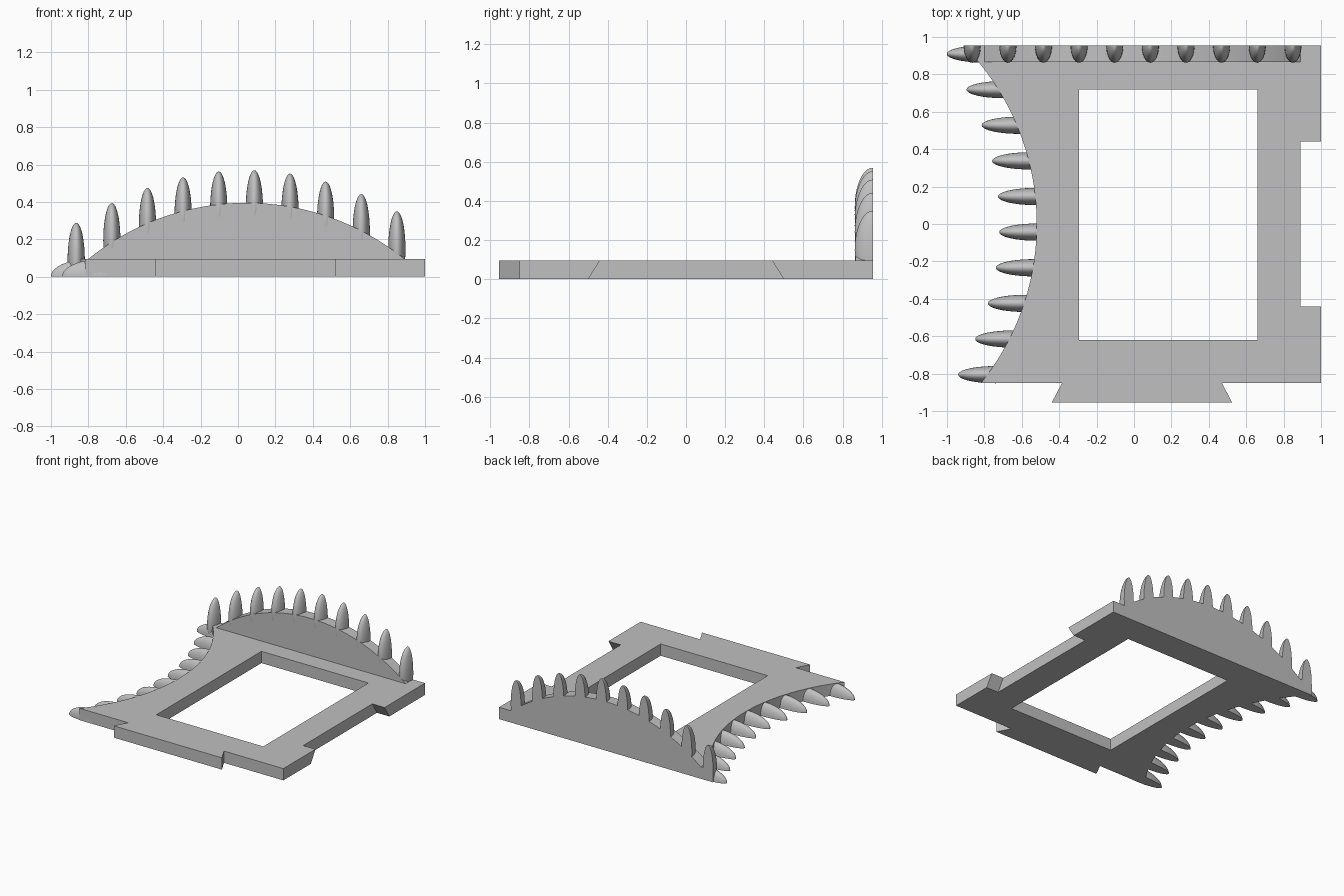
import bpy, bmesh, math
from mathutils import Vector, Matrix

cube = bpy.data.objects.get("Cube")
if cube:
    bpy.data.objects.remove(cube, do_unlink=True)

grey = bpy.data.materials.new("plain grey")
grey.use_nodes = True
tone = (0.53, 0.53, 0.53, 1)
grey.diffuse_color = tone
grey.node_tree.nodes["Principled BSDF"].inputs["Base Color"].default_value = tone

THICK = 0.095   # plate thickness
BACK = 0.955    # rear face
FRONT = -0.85   # front edge without the tab


def finish(bm, name, smooth=True):
    bmesh.ops.recalc_face_normals(bm, faces=bm.faces)
    mesh = bpy.data.meshes.new(name)
    bm.to_mesh(mesh)
    bm.free()
    mesh.materials.append(grey)
    obj = bpy.data.objects.new(name, mesh)
    bpy.context.collection.objects.link(obj)
    if smooth:
        bpy.ops.object.select_all(action="DESELECT")
        obj.select_set(True)
        bpy.context.view_layer.objects.active = obj
        bpy.ops.object.shade_smooth_by_angle(angle=math.radians(30))
    return obj


def prism(name, points, offset, smooth=False):
    """Extrude a closed planar outline along an offset."""
    bm = bmesh.new()
    face = bm.faces.new([bm.verts.new(p) for p in points])
    new = bmesh.ops.extrude_face_region(bm, geom=[face])["geom"]
    verts = [g for g in new if isinstance(g, bmesh.types.BMVert)]
    bmesh.ops.translate(bm, verts=verts, vec=offset)
    return finish(bm, name, smooth)


def cut(target, cutter):
    cutter.hide_render = True
    mod = target.modifiers.new("cut", "BOOLEAN")
    mod.operation = "DIFFERENCE"
    mod.solver = "EXACT"
    mod.object = cutter
    bpy.ops.object.select_all(action="DESELECT")
    target.select_set(True)
    bpy.context.view_layer.objects.active = target
    bpy.ops.object.modifier_apply(modifier=mod.name)
    bpy.data.objects.remove(cutter, do_unlink=True)


def spike(name, centre, radii, planes):
    """Stretched ball trimmed flat; planes are (point, outward normal)."""
    bm = bmesh.new()
    bmesh.ops.create_uvsphere(bm, u_segments=32, v_segments=20, radius=1)
    # poles point along the long axis
    if radii[0] > radii[2]:
        bmesh.ops.rotate(bm, verts=bm.verts, matrix=Matrix.Rotation(math.pi / 2, 3, "Y"))
    bmesh.ops.scale(bm, verts=bm.verts, vec=radii)
    bmesh.ops.translate(bm, verts=bm.verts, vec=centre)
    for point, normal in planes:
        geom = bm.verts[:] + bm.edges[:] + bm.faces[:]
        res = bmesh.ops.bisect_plane(bm, geom=geom, plane_co=point, plane_no=normal,
                                     clear_outer=True)
        edges = [g for g in res["geom_cut"] if isinstance(g, bmesh.types.BMEdge)]
        if edges:
            bmesh.ops.holes_fill(bm, edges=edges)
    return finish(bm, name)


# Base plate: concave left side, dovetail tab on the front
R, STEPS = 1.36, 48
outline = []
for i in range(STEPS + 1):
    y = BACK + (FRONT - BACK) * i / STEPS
    outline.append((-0.52 - R + math.sqrt(R * R - y * y), y, 0))
outline += [(-0.385, FRONT, 0), (-0.44, -BACK, 0), (0.525, -BACK, 0), (0.47, FRONT, 0),
            (1, FRONT, 0), (1, BACK, 0)]
plate = prism("base_plate", outline, (0, 0, THICK))

# Window opening
x0, x1, y0, y1 = -0.295, 0.66, -0.62, 0.72
cut(plate, prism("window_cutter", [(x0, y0, -0.1), (x1, y0, -0.1), (x1, y1, -0.1),
                                   (x0, y1, -0.1)], (0, 0, 0.4)))

# Slot on the right edge, wider at the bottom
slope = 0.06 / THICK
slot = [(0.89, s * (0.44 + slope * (THICK - z)), z)
        for s, z in ((-1, -0.05), (1, -0.05), (1, 0.15), (-1, 0.15))]
cut(plate, prism("slot_cutter", slot, (0.3, 0, 0)))
bpy.ops.object.shade_smooth_by_angle(angle=math.radians(30))

# Arched wall along the back
MID, HALF, RISE = 0.045, 0.845, 0.30
RW = (HALF ** 2 + RISE ** 2) / (2 * RISE)
arch = []
for i in range(STEPS + 1):
    x = -HALF + 2 * HALF * i / STEPS
    arch.append((MID + x, BACK, THICK + RISE - RW + math.sqrt(RW * RW - x * x)))
prism("back_wall", arch, (0, -0.09, 0), True)

# Two rows of ten spikes whose tips follow a shallow curve
LONG, WIDE, DEEP, BEND = 0.2, 0.046, 0.093, 0.34
floor = (Vector((0, 0, 0)), Vector((0, 0, -1)))
rear = (Vector((0, BACK, 0)), Vector((0, 1, 0)))
for i in range(10):
    x = -0.865 + 0.1905 * i
    tip = 0.57 - BEND * (x - MID) ** 2
    spike(f"back_spike_{i + 1}", (x, BACK, tip - LONG), (WIDE, DEEP, LONG), [rear, floor])
    y = 0.909 - 0.1905 * i
    tip = -0.72 - BEND * y ** 2
    spike(f"side_spike_{i + 1}", (tip + LONG, y, 0), (LONG, WIDE, DEEP), [floor])
